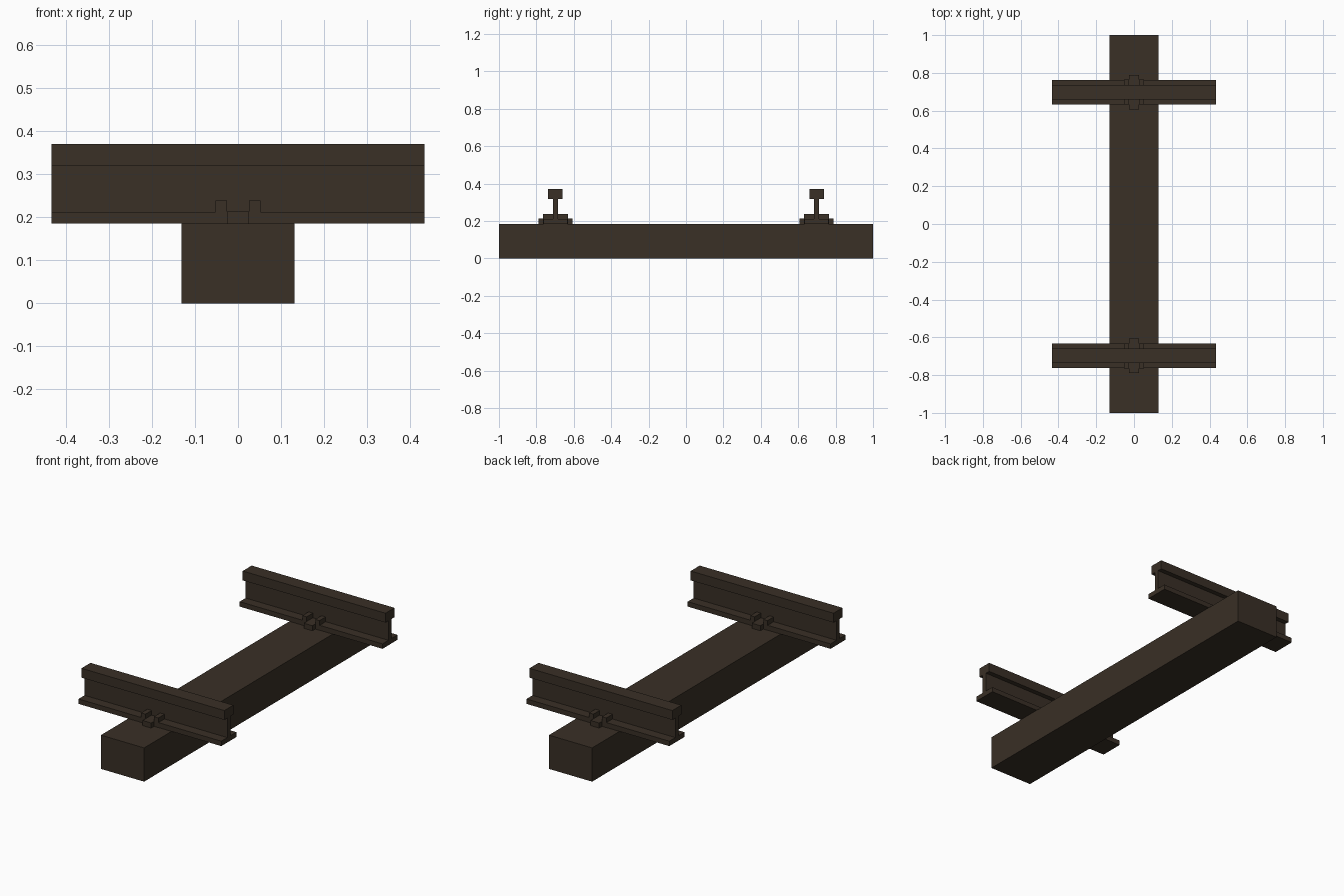
import bpy, bmesh

if "Cube" in bpy.data.objects:
    bpy.data.objects.remove(bpy.data.objects["Cube"])

mat = bpy.data.materials.new("dark brown")
mat.diffuse_color = (0.041, 0.029, 0.019, 1)
mat.use_nodes = True
mat.node_tree.nodes["Principled BSDF"].inputs["Base Color"].default_value = mat.diffuse_color

RAIL_Y = 0.698
TIE_TOP = 0.185


def finish(name, bm):
    bmesh.ops.recalc_face_normals(bm, faces=bm.faces)
    mesh = bpy.data.meshes.new(name)
    bm.to_mesh(mesh)
    bm.free()
    mesh.materials.append(mat)
    obj = bpy.data.objects.new(name, mesh)
    bpy.context.collection.objects.link(obj)
    return obj


def box(name, x0, x1, y0, y1, z0, z1):
    bm = bmesh.new()
    bmesh.ops.create_cube(bm, size=1)
    for v in bm.verts:
        v.co = ((x0 + x1) / 2 + v.co.x * (x1 - x0),
                (y0 + y1) / 2 + v.co.y * (y1 - y0),
                (z0 + z1) / 2 + v.co.z * (z1 - z0))
    return finish(name, bm)


def rail(name, yc, half_length=0.433):
    # I-shaped section: foot, web and head, extruded along x
    half = [(0.065, 0.185), (0.065, 0.212), (0.013, 0.212),
            (0.013, 0.319), (0.039, 0.319), (0.039, 0.37)]
    section = half + [(-y, z) for y, z in reversed(half)]
    bm = bmesh.new()
    face = bm.faces.new([bm.verts.new((-half_length, yc + y, z)) for y, z in section])
    ext = bmesh.ops.extrude_face_region(bm, geom=[face], use_keep_orig=True)
    verts = [g for g in ext["geom"] if isinstance(g, bmesh.types.BMVert)]
    bmesh.ops.translate(bm, verts=verts, vec=(2 * half_length, 0, 0))
    return finish(name, bm)


# Wooden sleeper
box("sleeper", -0.131, 0.131, -1, 1, 0, TIE_TOP)

# Rails with their fastenings
for side, s in (("front", -1), ("back", 1)):
    yc = s * RAIL_Y
    rail(side + "_rail", yc)
    # Cross plate sticking out past both edges of the foot
    box(side + "_plate", -0.026, 0.026, yc - 0.091, yc + 0.091, TIE_TOP, 0.2125)
    # Pair of clips over the foot
    for label, x in (("left", -0.039), ("right", 0.039)):
        box(f"{side}_{label}_clip", x - 0.013, x + 0.013,
            yc - 0.066, yc + 0.066, TIE_TOP, 0.238)
